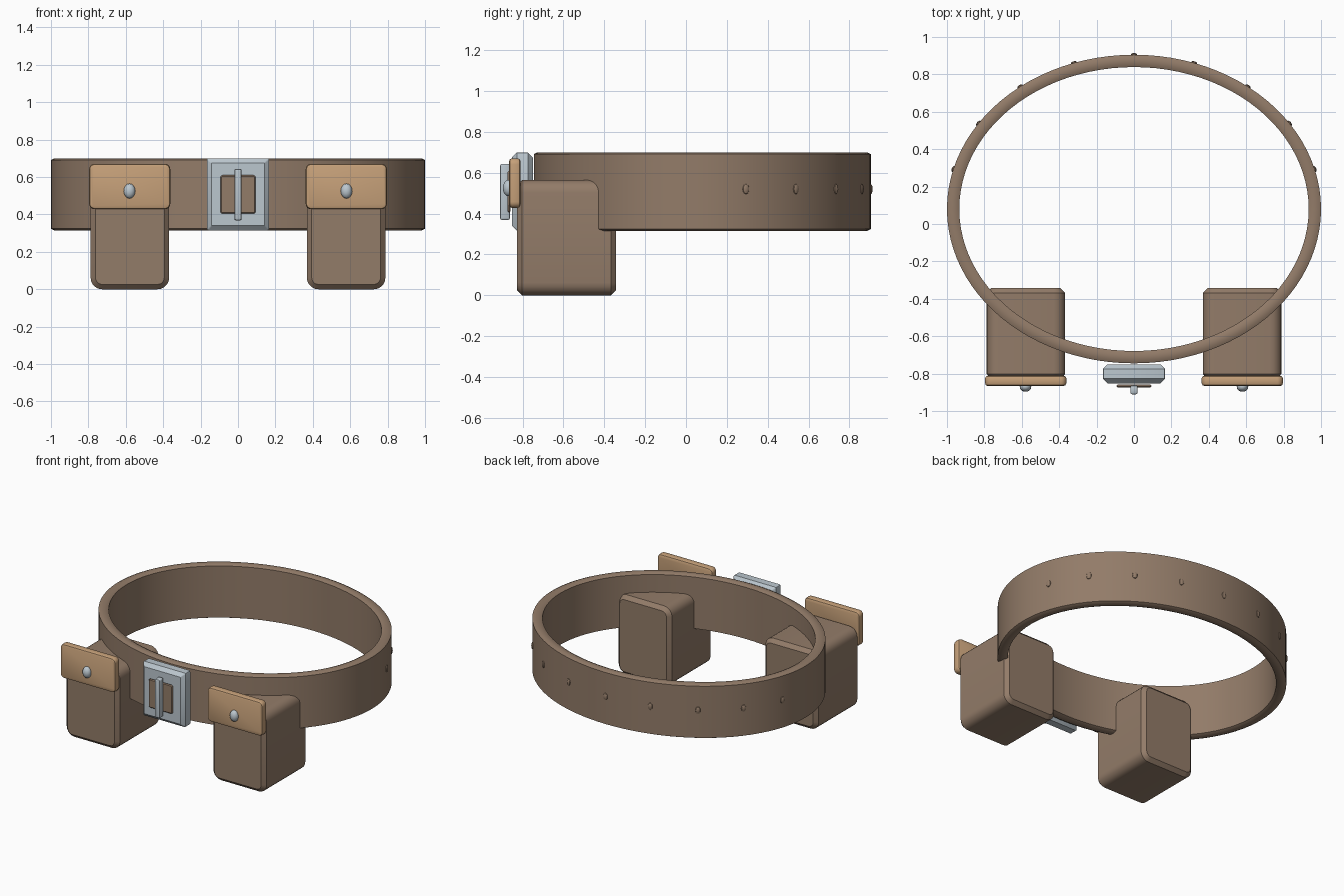
import bpy, bmesh, math
from mathutils import Matrix

if "Cube" in bpy.data.objects:
    bpy.data.objects.remove(bpy.data.objects["Cube"])


def material(name, rgb):
    m = bpy.data.materials.new(name)
    m.diffuse_color = (*rgb, 1)
    m.use_nodes = True
    m.node_tree.nodes["Principled BSDF"].inputs["Base Color"].default_value = m.diffuse_color
    return m


LEATHER = material("brown leather", (0.29, 0.20, 0.14))
TAN = material("tan leather", (0.56, 0.35, 0.19))
METAL = material("pale steel", (0.50, 0.57, 0.62))


def finish(name, bm, mat):
    bmesh.ops.recalc_face_normals(bm, faces=bm.faces)
    mesh = bpy.data.meshes.new(name)
    bm.to_mesh(mesh)
    bm.free()
    mesh.materials.append(mat)
    ob = bpy.data.objects.new(name, mesh)
    bpy.context.collection.objects.link(ob)
    bpy.ops.object.select_all(action='DESELECT')
    ob.select_set(True)
    bpy.context.view_layer.objects.active = ob
    bpy.ops.object.shade_smooth_by_angle(angle=math.radians(30))
    return ob


def bridge(bm, a, b):
    for i in range(len(a)):
        j = (i + 1) % len(a)
        bm.faces.new((a[i], a[j], b[j], b[i]))


def slab(name, x, z, y, radius, bevel, mat, steps=1, corner=5):
    """Rounded rectangle in x-z, extruded along y, with bevelled front and back rims."""
    cx, cz = sum(x) / 2, sum(z) / 2
    hw, hh = (x[1] - x[0]) / 2, (z[1] - z[0]) / 2
    arc = [k / steps * math.pi / 2 for k in range(steps + 1)]
    rims = [(y[0] + bevel * (1 - math.sin(a)), bevel * (1 - math.cos(a)))
            for a in reversed(arc)]
    front = [(y[0] + y[1] - yy, inset) for yy, inset in rims]
    # rims run from the full outline to the inset outline, or back again
    levels = [(yy, inset) for yy, inset in reversed(front)]
    levels = sorted(set(rims + levels), key=lambda p: p[0])
    bm = bmesh.new()
    loops = []
    for yy, _ in levels:
        d = min(yy - y[0], y[1] - yy)
        t = max(0.0, 1 - d / bevel)
        inset = bevel * (1 - math.sqrt(max(0.0, 1 - t * t)))
        r = max(radius - inset, 0.003)
        loop = []
        for q, (sx, sz) in enumerate(((1, 1), (-1, 1), (-1, -1), (1, -1))):
            for k in range(corner + 1):
                a = (q + k / corner) * math.pi / 2
                loop.append(bm.verts.new((
                    cx + sx * (hw - inset - r) + r * math.cos(a), yy,
                    cz + sz * (hh - inset - r) + r * math.sin(a))))
        loops.append(loop)
    for a, b in zip(loops, loops[1:]):
        bridge(bm, a, b)
    bm.faces.new(loops[0])
    bm.faces.new(loops[-1])
    return finish(name, bm, mat)


def stud(name, loc, size, turn, mat, seg=16):
    bm = bmesh.new()
    bmesh.ops.create_uvsphere(bm, u_segments=seg, v_segments=seg // 2, radius=1)
    m = Matrix.Translation(loc) @ Matrix.Rotation(turn, 4, 'Z') @ Matrix.Diagonal((*size, 1))
    bmesh.ops.transform(bm, matrix=m, verts=bm.verts)
    return finish(name, bm, mat)


# Belt: chamfered strap section swept round an ellipse
CY, RX, RY, THICK, Z0, Z1 = 0.08, 1.0, 0.825, 0.066, 0.315, 0.70
CX, CZ = 0.018, 0.009
section = [(0, Z0 + CZ), (0, Z1 - CZ), (CX, Z1), (THICK - CX, Z1),
           (THICK, Z1 - CZ), (THICK, Z0 + CZ), (THICK - CX, Z0), (CX, Z0)]
bm = bmesh.new()
rings = []
N = 96
for i in range(N):
    a = 2 * math.pi * i / N
    rings.append([bm.verts.new(((RX - d) * math.cos(a), CY + (RY - d) * math.sin(a), z))
                  for d, z in section])
for i in range(N):
    bridge(bm, rings[i], rings[(i + 1) % N])
finish("belt", bm, LEATHER)

# Row of rivets round the back
for i in range(9):
    a = math.radians(15 + 18.75 * i)
    normal = math.atan2(math.sin(a) / RY, math.cos(a) / RX)
    stud(f"rivet_{i + 1}", (RX * math.cos(a), CY + RY * math.sin(a), 0.52),
         (0.009, 0.017, 0.025), normal, LEATHER, 12)

# Pouches with flap and stud, one on each side
for side, s in (("left", -1), ("right", 1)):
    def span(a, b):
        return tuple(sorted((s * a, s * b)))
    slab(f"{side}_pouch", span(0.368, 0.788), (0.0, 0.565), (-0.828, -0.342),
         0.062, 0.026, LEATHER)
    slab(f"{side}_flap", span(0.362, 0.796), (0.428, 0.671), (-0.866, -0.811),
         0.03, 0.014, TAN, steps=2)
    stud(f"{side}_flap_stud", (s * 0.58, -0.87, 0.525), (0.031, 0.027, 0.04), 0, METAL)

# Buckle: frame block, leather inset plate and prong
slab("buckle_frame", (-0.167, 0.167), (Z0, Z1), (-0.852, -0.75), 0.01, 0.025, METAL, corner=2)
slab("buckle_plate", (-0.094, 0.094), (0.405, 0.61), (-0.873, -0.859), 0.012, 0.006,
     LEATHER, corner=3)
slab("buckle_prong", (-0.02, 0.02), (0.368, 0.644), (-0.911, -0.862), 0.01, 0.011,
     METAL, steps=2, corner=3)
